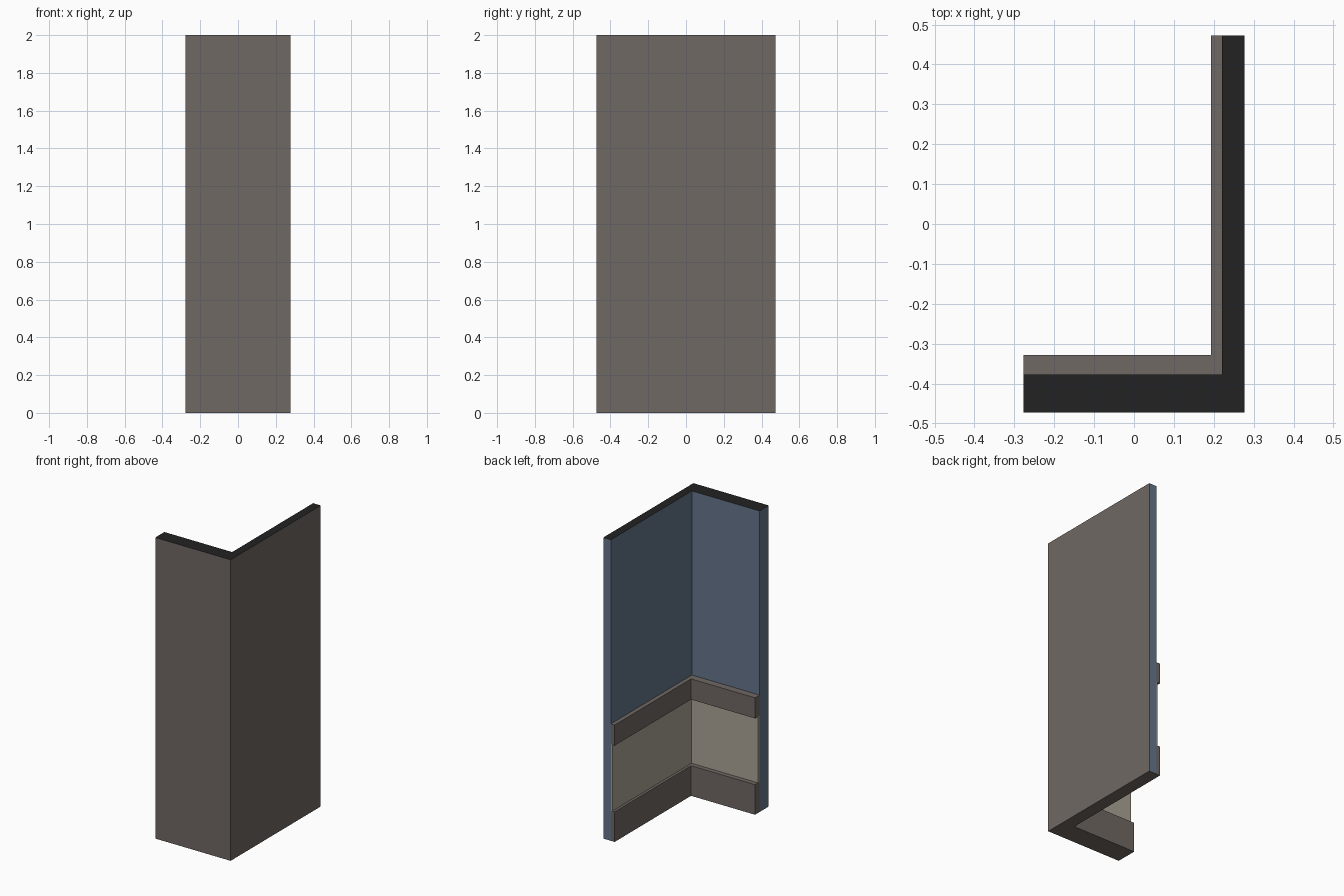
import bpy, bmesh

if "Cube" in bpy.data.objects:
    bpy.data.objects.remove(bpy.data.objects["Cube"])

HX, HY = 0.277, 0.473      # half footprint
TX, TY = 0.056, 0.096      # wall thickness on the right leg and the front leg


def srgb(h):
    c = [int(h[i:i + 2], 16) / 255 for i in (0, 2, 4)]
    return [v / 12.92 if v <= 0.04045 else ((v + 0.055) / 1.055) ** 2.4 for v in c] + [1]


def material(name, h):
    m = bpy.data.materials.new(name)
    m.diffuse_color = srgb(h)
    m.use_nodes = True
    m.node_tree.nodes["Principled BSDF"].inputs["Base Color"].default_value = m.diffuse_color
    return m


brown = material("brown_grey", "706863")
blue = material("slate_blue", "64758a")
cream = material("warm_grey_panel", "aaa395")
black = material("black_top", "222222")


def corner_strip(name, a, b, z0, z1, mats, rule=lambda n: 0):
    """L-shaped prism between two depths, in wall thicknesses from the outside."""
    xa, ya, xb, yb = HX - a * TX, -HY + a * TY, HX - b * TX, -HY + b * TY
    outline = [(-HX, ya), (xa, ya), (xa, HY), (xb, HY), (xb, yb), (-HX, yb)]
    bm = bmesh.new()
    base = bm.faces.new([bm.verts.new((x, y, z0)) for x, y in outline])
    ext = bmesh.ops.extrude_face_region(bm, geom=[base], use_keep_orig=True)
    top = [v for v in ext["geom"] if isinstance(v, bmesh.types.BMVert)]
    bmesh.ops.translate(bm, verts=top, vec=(0, 0, z1 - z0))
    bmesh.ops.recalc_face_normals(bm, faces=bm.faces)
    for f in bm.faces:
        f.normal_update()
        f.material_index = rule(f.normal)
    # split the L caps cleanly
    bmesh.ops.triangulate(bm, faces=[f for f in bm.faces if len(f.verts) > 4])
    me = bpy.data.meshes.new(name)
    bm.to_mesh(me)
    bm.free()
    for m in mats:
        me.materials.append(m)
    ob = bpy.data.objects.new(name, me)
    bpy.context.collection.objects.link(ob)


def wall_rule(n):
    if n.z > 0.5:
        return 2                                   # black top
    if n.z < -0.5 or n.y < -0.5 or n.x > 0.5:
        return 0                                   # brown outside and underside
    return 1                                       # blue inside and ends


# Corner wall, then the inner skirting, panel and rail
corner_strip("corner_wall", 0, 1, 0, 2, [brown, blue, black], wall_rule)
corner_strip("skirting_board", 1, 1.5, 0, 0.2, [brown])
corner_strip("wall_panel", 1, 1.18, 0.2, 0.64, [cream])
corner_strip("upper_rail", 1, 1.5, 0.64, 0.777, [brown])
